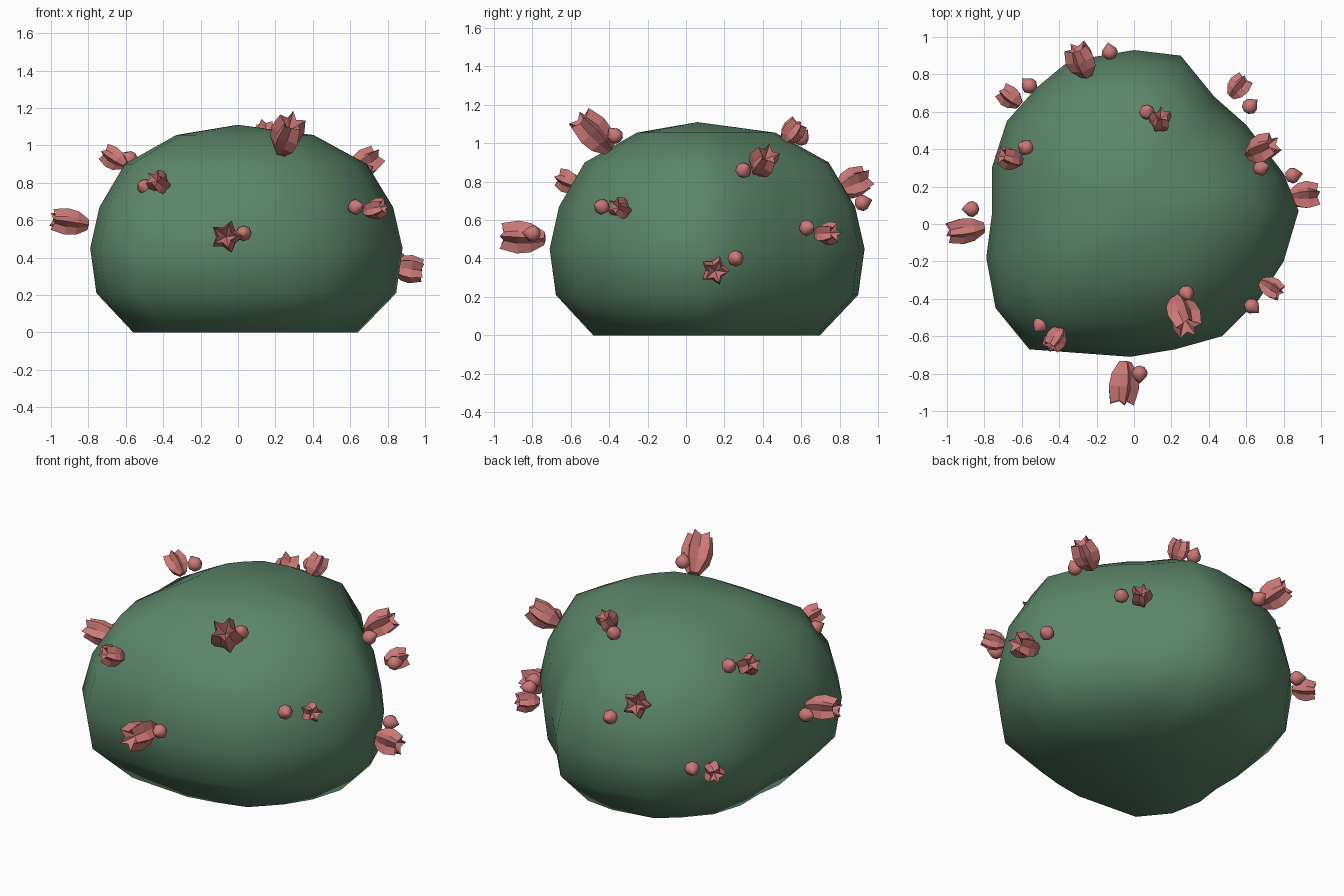
import bpy, bmesh, math
from mathutils import Vector

if "Cube" in bpy.data.objects:
    bpy.data.objects.remove(bpy.data.objects["Cube"])


def material(name, rgb):
    m = bpy.data.materials.new(name)
    m.diffuse_color = (*rgb, 1)
    m.use_nodes = True
    m.node_tree.nodes["Principled BSDF"].inputs["Base Color"].default_value = m.diffuse_color
    return m


green = material("cactus_green", (0.105, 0.235, 0.142))
pink = material("petal_pink", (0.60, 0.19, 0.18))


def finish(bm, name, mat, smooth):
    bmesh.ops.recalc_face_normals(bm, faces=bm.faces)
    me = bpy.data.meshes.new(name)
    bm.to_mesh(me)
    bm.free()
    me.materials.append(mat)
    for p in me.polygons:
        p.use_smooth = smooth
    ob = bpy.data.objects.new(name, me)
    bpy.context.collection.objects.link(ob)
    return ob


def skin(bm, rings):
    """Bridge neighbouring rings of vertices with quads."""
    for a, b in zip(rings, rings[1:]):
        n = len(a)
        for i in range(n):
            j = (i + 1) % n
            bm.faces.new((a[i], a[j], b[j], b[i]))


def fan(bm, ring, point):
    tip = bm.verts.new(point)
    for i in range(len(ring)):
        bm.faces.new((ring[i], ring[(i + 1) % len(ring)], tip))


# Body: lopsided outline, scaled ring by ring up to a low dome
OUTLINE = [(0.25, 0.90), (0.0, 0.93), (-0.35, 0.87), (-0.52, 0.73), (-0.68, 0.55),
           (-0.76, 0.30), (-0.76, 0.05), (-0.79, -0.18), (-0.74, -0.45), (-0.56, -0.67),
           (-0.02, -0.71), (0.22, -0.67), (0.47, -0.60), (0.67, -0.40), (0.80, -0.20),
           (0.88, 0.07), (0.80, 0.27), (0.60, 0.53), (0.43, 0.68)]
LEVELS = [(0.0, 0.72), (0.21, 0.96), (0.45, 1.0), (0.67, 0.94), (0.90, 0.775), (1.055, 0.44)]
CX, CY = 0.03, 0.10

bm = bmesh.new()
rings = [[bm.verts.new((CX + (x - CX) * s, CY + (y - CY) * s, z)) for x, y in OUTLINE]
         for z, s in LEVELS]
skin(bm, rings)
fan(bm, rings[0], (CX, CY, 0))
fan(bm, rings[-1], (0, 0.06, 1.11))
finish(bm, "cactus_body", green, True)


def place(ob, pos):
    """Centre the part at pos, pointing away from the body."""
    axis = Vector(pos) - Vector((CX, CY, 0.45))
    ob.rotation_euler = axis.to_track_quat('Z', 'Y').to_euler()
    ob.location = pos


def flower(name, pos, length, radius):
    """Half-open cup of five creased petals with a pointed heart."""
    bm = bmesh.new()
    n = 5
    rings = []
    # height, petal ridge radius, valley radius
    for t, out, inn in [(-0.5, 0.40, 0.28), (-0.2, 0.88, 0.58), (0.1, 1.0, 0.62), (0.42, 0.78, 0.42)]:
        ring = []
        for i in range(2 * n):
            a = math.pi * i / n
            r = radius * (inn if i % 2 else out)
            z = length * (t + (0.08 if t > 0.3 and i % 2 == 0 else 0))
            ring.append(bm.verts.new((r * math.cos(a), r * math.sin(a), z)))
        rings.append(ring)
    skin(bm, rings)
    fan(bm, rings[0], (0, 0, -0.52 * length))
    fan(bm, rings[-1], (0, 0, 0.15 * length))
    place(finish(bm, name, pink, False), pos)


def bud(name, pos, r):
    """Small round bud with a pointed tip."""
    bm = bmesh.new()
    n = 8
    rings = [[bm.verts.new((r * k * math.cos(2 * math.pi * i / n),
                            r * k * math.sin(2 * math.pi * i / n), r * z)) for i in range(n)]
             for z, k in [(-0.8, 0.6), (-0.2, 1.0), (0.35, 0.88), (0.8, 0.45)]]
    skin(bm, rings)
    fan(bm, rings[0], (0, 0, -1.0 * r))
    fan(bm, rings[-1], (0, 0, 1.25 * r))
    place(finish(bm, name, pink, True), pos)


# Each pair: flower centre, flower length, flower radius, bud centre
PAIRS = [
    ((-0.06, -0.85, 0.51), 0.23, 0.09, (0.03, -0.80, 0.53)),
    ((-0.42, -0.61, 0.80), 0.13, 0.065, (-0.50, -0.54, 0.78)),
    ((0.26, -0.48, 1.05), 0.24, 0.095, (0.28, -0.37, 1.04)),
    ((0.73, -0.34, 0.66), 0.13, 0.06, (0.63, -0.44, 0.67)),
    ((-0.90, -0.03, 0.59), 0.20, 0.075, (-0.87, 0.08, 0.58)),
    ((-0.66, 0.35, 0.93), 0.14, 0.065, (-0.58, 0.41, 0.93)),
    ((-0.66, 0.68, 0.41), 0.13, 0.065, (-0.56, 0.74, 0.42)),
    ((0.14, 0.55, 1.06), 0.13, 0.065, (0.07, 0.60, 1.03)),
    ((0.68, 0.40, 0.90), 0.18, 0.08, (0.68, 0.30, 0.86)),
    ((-0.28, 0.87, 0.79), 0.18, 0.085, (-0.13, 0.92, 0.69)),
    ((0.91, 0.15, 0.34), 0.16, 0.08, (0.85, 0.26, 0.40)),
    ((0.56, 0.73, 0.53), 0.13, 0.065, (0.62, 0.63, 0.56)),
]
for k, (fpos, length, radius, bpos) in enumerate(PAIRS, 1):
    flower(f"flower_{k}", fpos, length, radius)
    bud(f"bud_{k}", bpos, 0.043)
